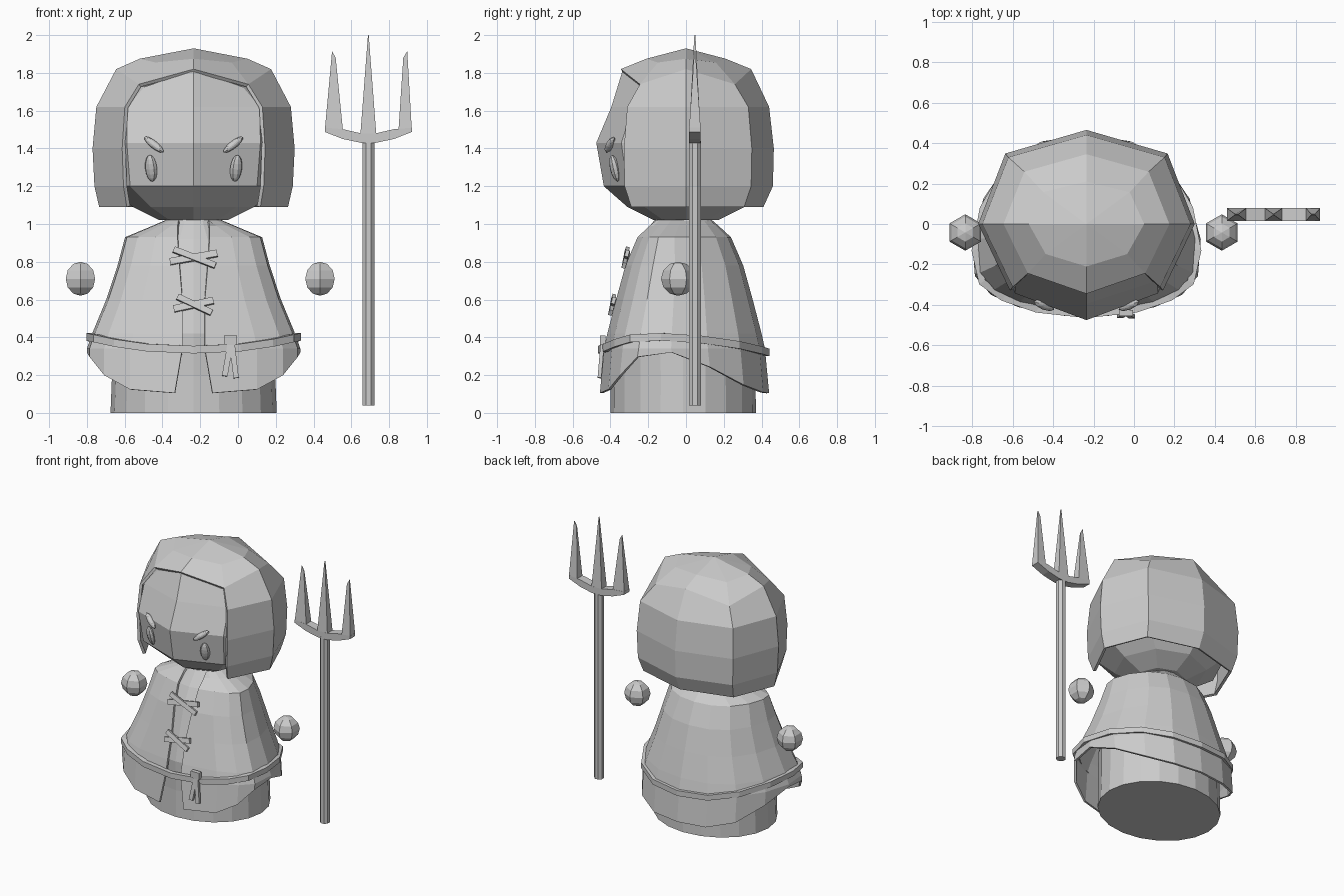
import bpy, bmesh, math
from math import sin, cos, pi, radians
from mathutils import Vector, Matrix

if "Cube" in bpy.data.objects:
    bpy.data.objects.remove(bpy.data.objects["Cube"])

CX = -0.235  # centre line of the figure


def finish(name, bm, thickness=0):
    bmesh.ops.recalc_face_normals(bm, faces=bm.faces[:])
    me = bpy.data.meshes.new(name)
    bm.to_mesh(me)
    bm.free()
    ob = bpy.data.objects.new(name, me)
    bpy.context.collection.objects.link(ob)
    if thickness:
        m = ob.modifiers.new("thickness", 'SOLIDIFY')
        m.thickness = thickness
        m.offset = -1
    return ob


def loft(name, rows, closed=True, caps=True, thickness=0, skip=None, loop=False):
    """Skin rows of points; skip(row, column) leaves a panel out."""
    bm = bmesh.new()
    vs = [[bm.verts.new(p) for p in r] for r in rows]
    n = len(rows[0])
    pairs = [(i, i + 1) for i in range(len(rows) - 1)]
    if loop:
        pairs.append((len(rows) - 1, 0))
    for i, j in pairs:
        for k in range(n if closed else n - 1):
            if not (skip and skip(i, k)):
                q = (k + 1) % n
                bm.faces.new((vs[i][k], vs[i][q], vs[j][q], vs[j][k]))
    if caps:
        bm.faces.new(vs[0])
        bm.faces.new(vs[-1])
    bmesh.ops.remove_doubles(bm, verts=bm.verts[:], dist=2e-4)
    bmesh.ops.delete(bm, geom=[v for v in bm.verts if not v.link_faces], context='VERTS')
    return finish(name, bm, thickness)


def ring(n, z, rx, ry, yc=0.0, drop=0.0):
    """Ellipse of n points starting at the front; odd points are lowered by drop."""
    return [(CX + rx * sin(2 * pi * k / n), yc - ry * cos(2 * pi * k / n), z - drop * (k % 2))
            for k in range(n)]


def pw(v, p):
    return math.copysign(abs(v) ** p, v)


def cloth(a, z, rx, ry):
    """Tunic outline: squarer in front, side seams a little forward."""
    p = 1 - 0.14 * min(1, max(0, (1.05 - z) / 0.6)) if cos(a) > 0 else 1 - .05 * (z < .9)
    return (CX + rx * pw(sin(a), p),
            -0.012 - ry * pw(cos(a), p) - 0.12 * rx / 0.57 * abs(sin(a)) ** 4, z)


def ball(name, loc, scale, rot=Matrix(), seg=6, rings=6):
    bm = bmesh.new()
    bmesh.ops.create_uvsphere(bm, u_segments=seg, v_segments=rings, radius=1)
    bm.transform(Matrix.Translation(loc) @ rot.to_4x4() @ Matrix.Diagonal((*scale, 1)))
    return finish(name, bm)


def strip(name, a, b, width, depth=0.02, lean=0.0):
    """Flat bar from a to b; its broad side faces the front, leaning back by lean."""
    a, b = Vector(a), Vector(b)
    d = (b - a).normalized()
    s = d.cross(Vector((0, 1, -lean))).normalized() * width / 2
    t = d.cross(s).normalized() * depth / 2
    return loft(name, [[p + s + t, p + s - t, p - s - t, p - s + t] for p in (a, b)])


# Head
loft("head", [ring(8, *r) for r in (
    (1.02, .18, .17), (1.09, .32, .31), (1.2, .475, .425, -.01), (1.43, .50, .453, -.022),
    (1.62, .495, .395, 0), (1.815, .37, .335, 0, .09), (1.84, .1, .1))])

# Bobbed hair: a dome with the two face panels left open below the fringe
rows = [[(CX, 0, 1.93)] * 8]
for z, rx, ry, drop in ((1.875, .285, .21, .02), (1.82, .41, .345, .08), (1.62, .515, .44, 0),
                        (1.40, .535, .465, 0), (1.20, .525, .46, 0), (1.09, .50, .41, 0)):
    row = ring(8, z, rx, ry, 0, drop)
    for k in (3, 5):
        row[k] = (CX + 1.06 * (row[k][0] - CX), 1.06 * row[k][1], row[k][2])
    rows.append(row)
loft("hair", rows, caps=False, thickness=0.02, skip=lambda i, k: i >= 2 and k in (0, 7) or i == 0)
bm = bmesh.new()
top = bm.verts.new((CX, 0, 1.93))
crown = [bm.verts.new(p) for p in rows[1]]
for k in range(8):
    bm.faces.new((top, crown[k], crown[(k + 1) % 8]))
finish("hair_crown", bm)

# Eyes and slanted brows
for s, side in ((-1, "left"), (1, "right")):
    ball("eye_" + side, (CX + s * .225, -.377, 1.295), (.034, .025, .072),
         Matrix.Rotation(radians(s * 22), 3, 'Z') @ Matrix.Rotation(radians(14), 3, 'X'), 8, 8)
    ball("brow_" + side, (CX + s * .21, -.402, 1.42), (.068, .022, .02),
         Matrix.Rotation(radians(s * 22), 3, 'Z') @ Matrix.Rotation(radians(-s * 36), 3, 'Y'), 8, 8)

# Inner robe
loft("robe", [ring(20, *r, -.015) for r in (
    (0, .44, .385), (.2, .432, .383), (.42, .43, .392), (.6, .40, .35),
    (.8, .32, .295), (.92, .24, .23), (1.03, .14, .145))])

# Tunic, open down the front, with a hem raised at the sides
N = 16
rows = []
for z, rx, ry, gap in ((1.02, .15, .15, .08), (.99, .22, .185, .085), (.93, .365, .25, .085),
                       (.78, .405, .315, .075), (.6, .465, .365, .06), (.42, .54, .412, .06),
                       (.34, .568, .43, .06), (0, .568, .452, .1)):
    row = []
    for k in range(N + 1):
        a = radians(12) + radians(336) * k / N
        zz = z if z else .105 + .22 * abs(sin(a)) ** 4
        x, y, zz = cloth(a, zz, rx, ry)
        if k in (0, N):
            x = CX + (gap if k == 0 else -gap)
        row.append((x, y, zz))
    rows.append(row)
loft("tunic", rows, closed=False, caps=False, thickness=0.015)

# Belt
rows = []
for k in range(N):
    a = 2 * pi * k / N
    z = .335 - .015 * (1 - cos(a)) / 2 + .075 * abs(sin(a)) ** 2
    rows.append([cloth(a, z + dz, .535 + d, .42 + d)
                 for d, dz in ((0, -.02), (.033, -.02), (.033, .02), (0, .02))])
loft("belt", rows, caps=False, loop=True)

# Belt ties
strip("belt_knot", (-.075, -.44, .385), (-.005, -.44, .385), .05, .03)
strip("belt_tie_a", (-.035, -.435, .40), (-.07, -.455, .195), .03)
strip("belt_tie_b", (-.035, -.44, .40), (-.01, -.458, .185), .028)

# Crossed chest laces
for i, (z, y, w) in enumerate(((.82, -.312, .125), (.57, -.383, .105))):
    strip(f"lace_{i}_a", (CX - w, y, z - .02), (CX + w, y, z + .025), .036, .02, .3)
    strip(f"lace_{i}_b", (CX - w + .02, y, z + .045), (CX + w - .01, y - .016, z - .04), .032, .02, .3)

# Hands
for s, side in ((-1, "left"), (1, "right")):
    ball("hand_" + side, (-.2 + s * .634, -.042, .71), (.09, .09, .09))

# Pitchfork
FX, FY = .69, .047
loft("fork_handle", [[(FX + .034 * cos(k * pi / 4 + pi / 8), FY + .034 * sin(k * pi / 4 + pi / 8), z)
                      for k in range(8)] for z in (.04, 1.44)])
loft("fork_crossbar", [[(FX + x, FY - .031, lo), (FX + x, FY + .031, lo),
                        (FX + x, FY + .031, hi), (FX + x, FY - .031, hi)]
                       for x, lo, hi in ((-.23, 1.487, 1.51), (-.135, 1.45, 1.502), (-.04, 1.43, 1.48),
                                         (.04, 1.43, 1.48), (.135, 1.45, 1.502), (.23, 1.487, 1.51))])
for name, x0, x1, zb, t0, t1, z0, z1 in (
        ("left", -.23, -.135, 1.50, -.192, -.173, 1.915, 1.88),
        ("middle", -.042, .042, 1.475, -.002, .002, 2.0, 2.0),
        ("right", .16, .23, 1.50, .185, .206, 1.88, 1.915)):
    loft("fork_tine_" + name, [
        [(FX + x0, FY - .031, zb), (FX + x1, FY - .031, zb), (FX + x1, FY + .031, zb), (FX + x0, FY + .031, zb)],
        [(FX + t0, FY - .003, z0), (FX + t1, FY - .003, z1), (FX + t1, FY + .003, z1), (FX + t0, FY + .003, z0)]])
